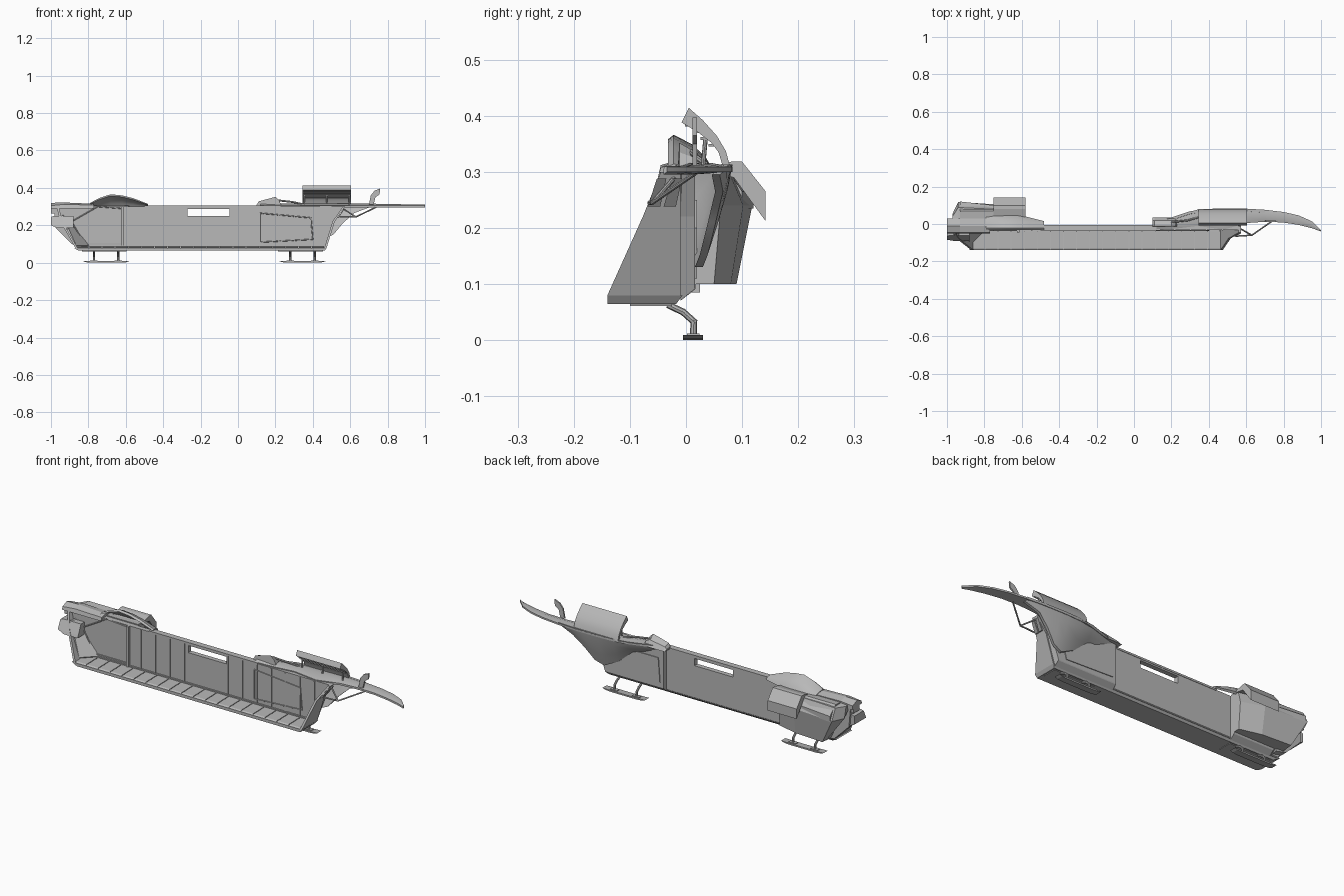
import bpy, bmesh
from mathutils import Vector

cube = bpy.data.objects.get("Cube")
if cube:
    bpy.data.objects.remove(cube)


def material(name, rgb):
    m = bpy.data.materials.new(name)
    m.use_nodes = True
    m.diffuse_color = (*rgb, 1)
    m.node_tree.nodes["Principled BSDF"].inputs["Base Color"].default_value = (*rgb, 1)
    return m


HULL = material("hull grey", (0.48, 0.48, 0.48))
TRIM = material("trim grey", (0.42, 0.42, 0.42))


def finish(name, bm, mat, smooth=False):
    bmesh.ops.recalc_face_normals(bm, faces=bm.faces)
    me = bpy.data.meshes.new(name)
    bm.to_mesh(me)
    bm.free()
    me.materials.append(mat)
    if smooth:
        me.shade_smooth()
        me.set_sharp_from_angle(angle=0.6)
    ob = bpy.data.objects.new(name, me)
    bpy.context.collection.objects.link(ob)
    return ob


def loft(name, rings, mat=HULL, smooth=False):
    """Skin closed rings of equal length and cap both ends."""
    bm = bmesh.new()
    vs = [[bm.verts.new(p) for p in r] for r in rings]
    n = len(vs[0])
    for a, b in zip(vs, vs[1:]):
        for i in range(n):
            j = (i + 1) % n
            bm.faces.new((a[i], a[j], b[j], b[i]))
    bm.faces.new(vs[0])
    bm.faces.new(vs[-1])
    return finish(name, bm, mat, smooth)


def prism_x(name, yz, a, b, mat=HULL, smooth=False):
    return loft(name, [[(x, y, z) for y, z in yz] for x in (a, b)], mat, smooth)


def prism_y(name, xz, a, b, mat=HULL):
    return loft(name, [[(x, y, z) for x, z in xz] for y in (a, b)], mat)


def box(name, x, y, z, mat=HULL):
    c = [(x[0], z[0]), (x[1], z[0]), (x[1], z[1]), (x[0], z[1])]
    return prism_y(name, c, y[0], y[1], mat)


def rods(name, pts, r=0.004, mat=HULL, sides=8):
    bm = bmesh.new()
    for p, q in zip(pts, pts[1:]):
        p, q = Vector(p), Vector(q)
        m = (q - p).to_track_quat("Z", "Y").to_matrix().to_4x4()
        m.translation = (p + q) / 2
        bmesh.ops.create_cone(bm, cap_ends=True, segments=sides, radius1=r,
                              radius2=r, depth=(q - p).length + r, matrix=m)
    return finish(name, bm, mat, True)


# Floor with bevelled ends, and side wall with its open window
loft("floor", [[(x + s * (z < .07), y, z) for y, z in
     ((-.14, .064), (-.018, .064), (-.006, .08), (-.14, .08))] for x, s in ((-.88, .03), (.475, -.012))])
WY = (-.032, -.007)
prism_y("wall_right", [(-.86, .075), (-.27, .075), (-.27, .3), (-.97, .3), (-.95, .19)], *WY)
prism_y("wall_left", [(-.045, .075), (.462, .075), (.505, .22), (.56, .3), (-.045, .3)], *WY)
box("wall_under_window", (-.27, -.045), WY, (.075, .25))
box("wall_over_window", (-.27, -.045), WY, (.288, .3))
box("top_rail", (-.5, .14), (-.036, -.005), (.296, .306))
box("base_rail", (-.83, .46), (-.04, -.03), (.08, .092))

# Floor blocks and wall ribs
for i in range(19):
    x = -.865 + i * .07
    prism_x("floor_block", [(-.138, .08), (-.04, .08), (-.04, .086), (-.13, .084)], x, x + .066)
for i in range(13):
    x = -.55 + i * .085
    if not -.27 < x < -.05:
        box("wall_rib", (x, x + .006), (-.036, -.03), (.09, .297))


# Slanted end walls
def end_wall(name, xs, t):
    yz = [(-.14, .08), (-.01, .08), (-.01, .22), (-.01, .3), (-.045, .3), (-.077, .22)]
    prof = {.08: xs[0], .22: xs[1], .3: xs[2]}
    loft(name, [[(prof[z] + d, y, z) for y, z in yz] for d in (0, t)])


end_wall("left_end_wall", (.462, .505, .56), .012)
end_wall("right_end_wall", (-.87, -.95, -.97), .012)
for y in (-.068, -.04):
    loft("end_window", [[(x + d, y + dy, z) for x, dy, z in
         ((.530, 0, .238), (.530, .022, .238), (.565, .033, .288), (.565, .016, .288))]
         for d in (0, .006)], TRIM)
loft("end_panel", [[(x + d, y, z) for x, y, z in
     ((.484, -.1, .13), (.484, -.05, .13), (.500, -.05, .19), (.500, -.08, .19))]
     for d in (0, .004)])
loft("end_gusset", [[(x + d, y, z + d) for x, y, z in
     ((-.87, -.1, .085), (-.8, -.032, .085), (-.94, -.032, .25), (-.945, -.06, .25))] for d in (0, .006)])


# Outer side bays with a bevelled lower edge, and the raised hatch
def bay(name, xz, depth):
    loft(name, [[(x, y, max(z, low)) for x, z in xz] for y, low in ((-.01, .07), (depth - .002, .09), (depth, .094))])


bay("left_bay", [(.12, .07), (.465, .07), (.51, .22), (.55, .3), (.12, .3)], .016)
bay("right_bay", [(-.585, .07), (-.82, .07), (-.95, .19), (-.97, .3), (-.585, .3)], .018)
prism_y("left_bay_hatch", [(.14, .12), (.42, .11), (.44, .2), (.36, .25), (.15, .25)], .016, .02)

# Inner hatch frames
for name, loop in (("left_hatch_frame", [(.12, .11), (.4, .125), (.39, .24), (.12, .265)]),
                   ("right_hatch_frame", [(-.62, .1), (-.82, .1), (-.89, .22), (-.75, .3), (-.62, .29)])):
    rods(name, [(x, -.034, z) for x, z in loop + loop[:1]], .003, TRIM, 6)
box("right_partition", (-.625, -.613), (-.046, -.007), (.08, .3))

# Right engine pod, raked at the rear, with overhanging flaps
pod = [(-.97, .05, .055), (-.94, .09, .118), (-.7, .08, .102), (-.585, .05, .062)]
loft("right_pod", [[(max(x, -.875), -.005, .1), (max(x, -.865), lo, .1), (x, hi, .24), (x, hi * .75, .3),
                    (x, -.005, .305)] for x, lo, hi in pod])
flap = [(.015, .3), (.08, .318), (.1, .318), (.142, .265), (.142, .212), (.085, .29)]
prism_x("pod_flap", flap, -.75, -.58)
loft("pod_rear_flap", [[(x, .02, .305), (x, .07, .31), (x, o, .265), (x, o, .235), (x, .06, .28)]
                       for x, o in ((-.93, .12), (-.75, .1))])

# Blunt nose at the right end: roof cap, fork and underside
loft("nose_cap", [[(x, -.05, .29), (x, .03, .285), (x, .03, b), (x, -.01, t), (x, -.045, b)]
                  for x, b, t in ((-1, .305, .32), (-.93, .312, .322), (-.77, .308, .315))])
loft("nose_block", [[(-.88, y, z), (x, y, z), (x, .015, z), (-.88, .015, z)]
                    for x, y, z in ((-.965, -.09, .185), (-1, -.084, .2), (-1, -.064, .245), (-.985, -.062, .25))])
prism_y("nose_core", [(-.83, .085), (-.89, .1), (-.975, .185), (-.985, .29), (-.83, .3)], -.03, .025)
box("nose_prong", (-1, -.9), (-.03, .02), (.262, .29))

# Hollow humped fairing on the right roof, open toward the inside
hump = [(-.79, .32, .05), (-.74, .347, .05), (-.68, .366, .05),
        (-.62, .36, .05), (-.56, .345, .035), (-.48, .314, .015)]


def shell_ring(x, top, w):
    rise = top - .3
    outer = [(-.022, top), (w * .2, top - rise * .25), (w * .7, top - rise * .6), (w, .3)]
    inner = [(y - .01, z - min(.008, rise * .3)) for y, z in reversed(outer)]
    return [(x, y, z) for y, z in outer + inner]


loft("roof_fairing", [shell_ring(*h) for h in hump], smooth=True)

# Swept flare on the left side that blends into the wing
flare = [(.12, 0, .28, .012), (.2, .01, .265, .035), (.3, .02, .24, .068), (.38, .024, .17, .08),
         (.46, .03, .13, .083), (.51, .038, .15, .083), (.56, .053, .21, .082),
         (.62, .066, .265, .08), (.7, .06, .295, .075)]


def flare_ring(x, y, z, top):
    side = [(y, z), (y * .6 + top * .4, z * .65 + .108), (y * .2 + top * .8, z * .25 + .23), (top, .313)]
    return [(x, a, b) for a, b in side] + [(x, a - .014, b) for a, b in reversed(side)]


loft("wing_flare", [flare_ring(*f) for f in flare], smooth=True)

# Broad curving wing
wing = [(.12, -.03, .01), (.22, -.025, .04), (.34, -.01, .077), (.48, -.03, .083), (.6, .005, .082),
        (.7, .012, .076), (.8, .008, .064), (.88, -.005, .046), (.95, -.022, .015), (1, -.04, -.034)]
loft("wing", [[(x, a, .295), (x, b, .3), (x, b, .309), (x, (a + b) / 2, .316 - max(0, x - .7) * .02),
               (x, a, .305)] for x, a, b in wing], smooth=True)

# Arched hood above the wing with louvres
arch = [(.005, .414), (.03, .392), (.055, .364), (.071, .337), (.079, .308),
        (.066, .308), (.058, .335), (.045, .352), (.022, .37), (-.008, .388)]
prism_x("arched_hood", arch, .345, .605, smooth=True)
for i in range(4):
    y, z = -.002 + i * .014, .386 - i * .012
    box("hood_louvre", (.35, .6), (y, y + .012), (z - .005, z), TRIM)
for x in (.355, .475, .595):
    rods("hood_post", [(x, .03, .305), (x, .035, .362)], .004)

# Small fins and braces
fin = [(.7, .31), (.71, .36), (.73, .385), (.76, .397), (.757, .365), (.735, .35), (.725, .31)]
prism_y("wing_fin", fin, .012, .02)
loft("roof_fin", [[(x, -.015, .3), (x, -.012, z), (x, .02, z - (z - .305) * .4), (x, .035, .3)]
                  for x, z in ((.1, .31), (.11, .328), (.2, .352), (.22, .335), (.23, .31))])
rods("roof_pipe", [(.2, .01, .335), (.29, .02, .325), (.36, .04, .31)], .005)
rods("wing_brace_upper", [(.545, -.065, .245), (.63, -.06, .245), (.745, .02, .3)])
rods("wing_brace_lower", [(.56, -.02, .29), (.63, -.06, .245)])

# Landing skids
for side, cx in (("right", -.705), ("left", .345)):
    box(side + "_skid_mount", (cx - .13, cx + .11), (-.1, -.025), (.061, .066))
    ski = [(-.125, .009), (-.11, .003), (-.08, 0), (.08, 0), (.11, .003), (.125, .009), (.08, .008), (-.08, .008)]
    prism_y(side + "_skid", [(cx + x, z) for x, z in ski], -.005, .03, TRIM)
    for dx in (-.065, .065):
        x = cx + dx
        rods(side + "_skid_leg", [(x, -.03, .062), (x, -.005, .05), (x, .014, .033), (x, .013, .006)], .006)
        box(side + "_skid_foot", (x - .02, x + .02), (.002, .024), (.007, .012))
